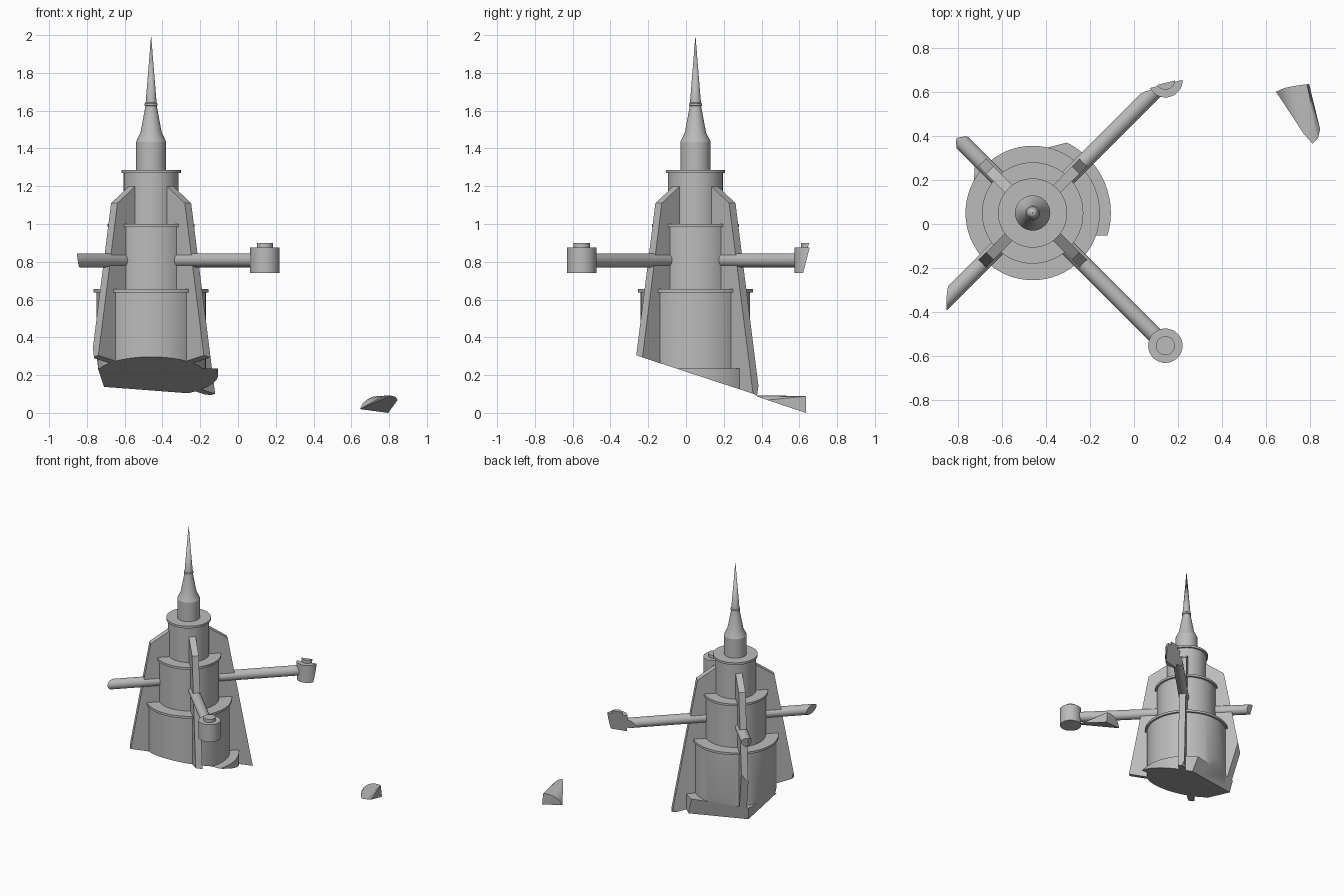
import bpy, bmesh, math
from mathutils import Vector, Matrix

if "Cube" in bpy.data.objects:
    bpy.data.objects.remove(bpy.data.objects["Cube"])

AX, AY = -0.46, 0.05          # tower axis

stone = bpy.data.materials.new("grey stone")
stone.diffuse_color = (0.5, 0.5, 0.5, 1)
stone.use_nodes = True
stone.node_tree.nodes["Principled BSDF"].inputs["Base Color"].default_value = stone.diffuse_color

# Slicing planes (point, outward normal): sloped base, left side, back side
CUTS = [
    ((0, -0.25, 0.30), (0, -0.328, -1)),
    ((-0.71, 0.24, 0.14), (-1, 0.061, -0.15)),
    ((-0.71, 0.245, 0.14), (-0.25, 1, -0.24)),
]


def finish(name, bm, cut=True):
    """Slice the closed solid, cap the openings and make an object."""
    if cut:
        for co, no in CUTS:
            geom = bm.verts[:] + bm.edges[:] + bm.faces[:]
            bmesh.ops.bisect_plane(bm, geom=geom, dist=1e-5, plane_co=co,
                                   plane_no=Vector(no).normalized(), clear_outer=True)
            rim = [e for e in bm.edges if e.is_boundary]
            if rim:
                bmesh.ops.holes_fill(bm, edges=rim, sides=0)
    bmesh.ops.recalc_face_normals(bm, faces=bm.faces)
    me = bpy.data.meshes.new(name)
    bm.to_mesh(me)
    bm.free()
    me.materials.append(stone)
    ob = bpy.data.objects.new(name, me)
    bpy.context.collection.objects.link(ob)
    bpy.ops.object.select_all(action='DESELECT')
    bpy.context.view_layer.objects.active = ob
    ob.select_set(True)
    bpy.ops.object.shade_smooth_by_angle(angle=math.radians(25))
    return ob


def cylinder(name, r, z0, z1, x=AX, y=AY, segs=64):
    bm = bmesh.new()
    bmesh.ops.create_cone(bm, cap_ends=True, segments=segs, radius1=r, radius2=r, depth=z1 - z0,
                          matrix=Matrix.Translation((x, y, (z0 + z1) / 2)))
    return finish(name, bm)


def lathe(name, profile, segs=48):
    bm = bmesh.new()
    vs = [bm.verts.new((AX + r, AY, z)) for r, z in profile]
    es = [bm.edges.new(p) for p in zip(vs, vs[1:])]
    bmesh.ops.spin(bm, geom=vs + es, cent=(AX, AY, 0), axis=(0, 0, 1),
                   angle=2 * math.pi, steps=segs, use_merge=True)
    bmesh.ops.remove_doubles(bm, verts=bm.verts, dist=1e-5)
    return finish(name, bm, cut=False)


# Stacked tiers, each with a projecting ledge
cylinder("base_plinth", 0.355, -0.05, 0.235)
for label, r, ledge, z0, z1 in [("lower", 0.29, 0.305, -0.05, 0.655),
                                ("middle", 0.215, 0.23, 0.65, 1.0),
                                ("upper", 0.145, 0.157, 0.995, 1.287)]:
    cylinder(label + "_tier", r, z0, z1 - 0.017)
    cylinder(label + "_ledge", ledge, z1 - 0.017, z1)

# Spire with a small collar
lathe("spire", [(0, 1.28), (0.08, 1.28), (0.08, 1.435), (0.056, 1.485), (0.03, 1.625),
                (0.034, 1.628), (0.034, 1.638), (0.029, 1.642), (0, 2.0)])


def fin(name, angle):
    pts = [(0.1, -0.05), (0.1, 1.2), (0.142, 1.2), (0.276, 1.11), (0.482, -0.05)]
    bm = bmesh.new()
    face = bm.faces.new([bm.verts.new((r, -0.024, z)) for r, z in pts])
    ext = bmesh.ops.extrude_face_region(bm, geom=[face])
    bmesh.ops.translate(bm, vec=(0, 0.048, 0),
                        verts=[v for v in ext["geom"] if isinstance(v, bmesh.types.BMVert)])
    bm.transform(Matrix.Translation((AX, AY, 0)) @ Matrix.Rotation(angle, 4, 'Z'))
    finish(name, bm)


def strut(name, angle):
    bm = bmesh.new()
    bmesh.ops.create_cone(bm, cap_ends=True, segments=32, radius1=0.037, radius2=0.037, depth=0.67)
    bm.transform(Matrix.Translation((AX, AY, 0.808)) @ Matrix.Rotation(angle, 4, 'Z')
                 @ Matrix.Translation((0.515, 0, 0)) @ Matrix.Rotation(math.pi / 2, 4, 'Y'))
    finish(name, bm)


# Four diagonal fins and struts; the right-hand struts carry pods
for label, deg in [("back_right", 45), ("back_left", 135), ("front_left", 225), ("front_right", 315)]:
    a = math.radians(deg)
    fin(label + "_fin", a)
    strut(label + "_strut", a)
    if "right" in label:
        x, y = AX + 0.852 * math.cos(a), AY + 0.852 * math.sin(a)
        cylinder(label + "_pod", 0.078, 0.74, 0.875, x, y, 48)
        cylinder(label + "_pod_cap", 0.043, 0.875, 0.9, x, y, 32)

# Loose rounded fragment lying apart from the tower
bm = bmesh.new()
for p in [(0.645, 0.6, 0.02), (0.795, 0.635, 0), (0.845, 0.43, 0.068), (0.81, 0.365, 0.092),
          (0.66, 0.607, 0.05), (0.685, 0.618, 0.072), (0.715, 0.624, 0.086),
          (0.75, 0.63, 0.09), (0.785, 0.634, 0.088), (0.77, 0.41, 0.09), (0.835, 0.39, 0.084)]:
    bm.verts.new(p)
hull = bmesh.ops.convex_hull(bm, input=bm.verts)
bmesh.ops.delete(bm, geom=[v for v in bm.verts if not v.link_faces], context='VERTS')
finish("loose_fragment", bm, cut=False)
